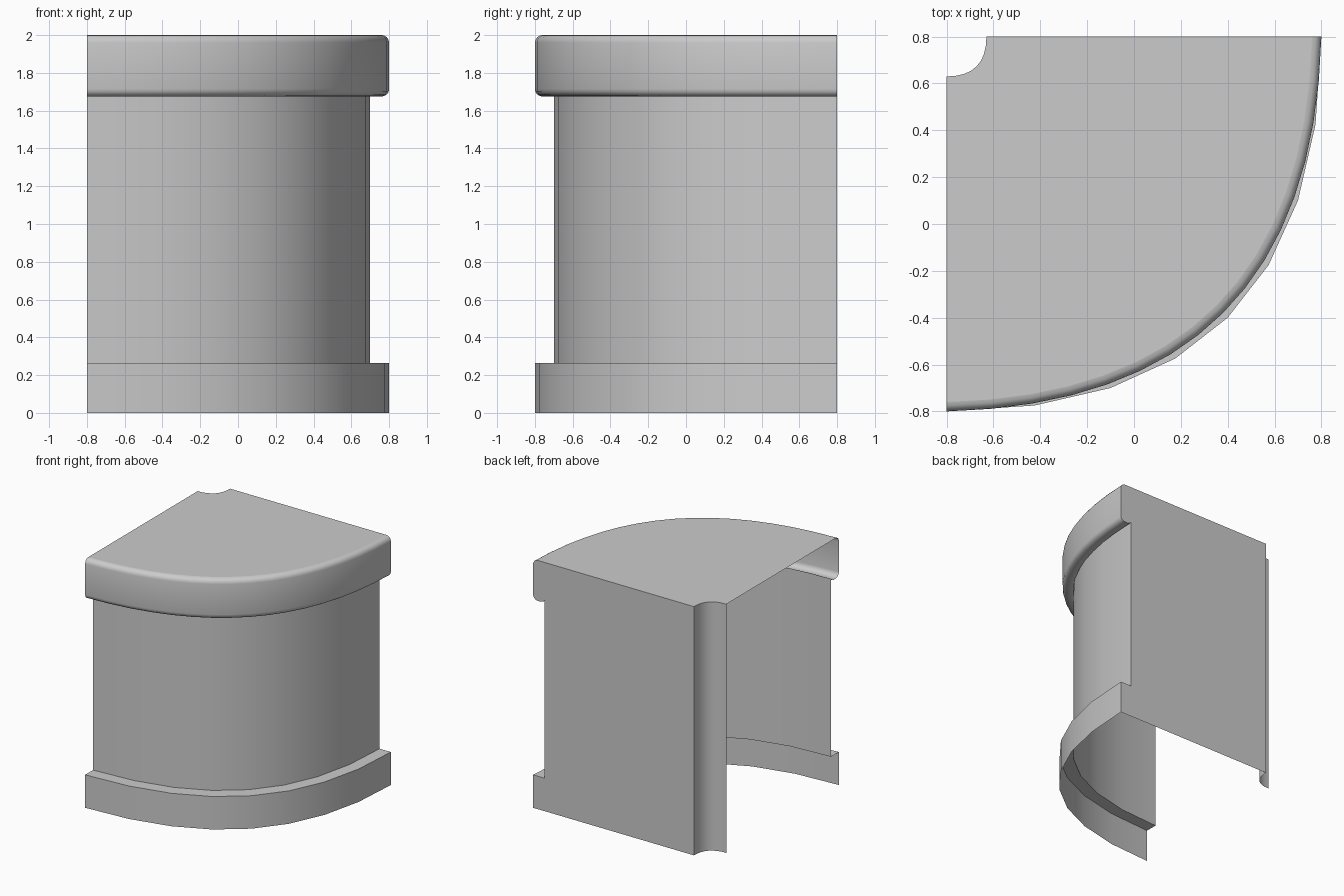
import bpy, math

if "Cube" in bpy.data.objects:
    bpy.data.objects.remove(bpy.data.objects["Cube"])

CORNER = (-0.8, 0.8)


def bend(e, c, t):
    # quadratic quarter bend from (-0.8,-e) to (e,0.8), pulled to (c,-c)
    a, b, d = (1 - t) ** 2, 2 * t * (1 - t), t * t
    return (-0.8 * a + c * b + e * d, -e * a - c * b + 0.8 * d)


def make(name, verts, faces, smooth=True):
    me = bpy.data.meshes.new(name)
    me.from_pydata(verts, [], faces)
    ob = bpy.data.objects.new(name, me)
    bpy.context.collection.objects.link(ob)
    if smooth:
        bpy.ops.object.select_all(action='DESELECT')
        ob.select_set(True)
        bpy.context.view_layer.objects.active = ob
        bpy.ops.object.shade_smooth_by_angle(angle=math.radians(35))
    return ob


def sweep(name, profile, n, flip=False):
    # profile: (end offset, bend control, height), bottom to top
    verts = [(*bend(e, c, i / n), z) for e, c, z in profile for i in range(n + 1)]
    faces = []
    for j in range(len(profile) - 1):
        for i in range(n):
            a = j * (n + 1) + i
            f = (a, a + 1, a + n + 2, a + n + 1)
            faces.append(f[::-1] if flip else f)
    return make(name, verts, faces)


# Rounded lip profile
R, IN = 0.04, 0.04
lip = [(0.70, 0.70, 1.695), (0.71, 0.69, 1.682), (0.73, 0.70, 1.675)]
for zc, start in ((1.675 + R, -90), (2.0 - R, 0)):
    for k in range(5):
        a = math.radians(start + 22.5 * k)
        e = 0.8 - R + R * math.cos(a)
        lip.append((e, e - IN, zc + R * math.sin(a)))

N = 16
sweep("rounded_lip", lip, N)
sweep("curved_wall", [(0.7, 0.7, 0.265), (0.7, 0.7, 1.695)], 8)
sweep("base_band", [(0.8, 0.8, 0.0), (0.8, 0.8, 0.265)], 8)
sweep("base_ledge", [(0.8, 0.8, 0.265), (0.7, 0.7, 0.265)], 8)

# Concave strip in the back corner
sweep("corner_notch", [(-0.63, -0.63, 0.0), (-0.63, -0.63, 2.0)], 8, flip=True)

# Flat top between the lip and the notch
e, c, _ = lip[-1]
outline = [bend(e, c, i / N) for i in range(N + 1)]
outline += [bend(-0.63, -0.63, i / 8) for i in range(8, -1, -1)]
make("top_panel", [(x, y, 2.0) for x, y in outline],
     [tuple(range(len(outline)))], False)

# Back panel cut to the outer profile; the left side and bottom stay open
side = [(-0.63, 0.0), (0.8, 0.0), (0.8, 0.265), (0.7, 0.265)]
side += [(p[0], p[2]) for p in lip] + [(-0.63, 2.0)]
make("back_panel", [(x, 0.8, z) for x, z in side],
     [tuple(reversed(range(len(side))))], False)
